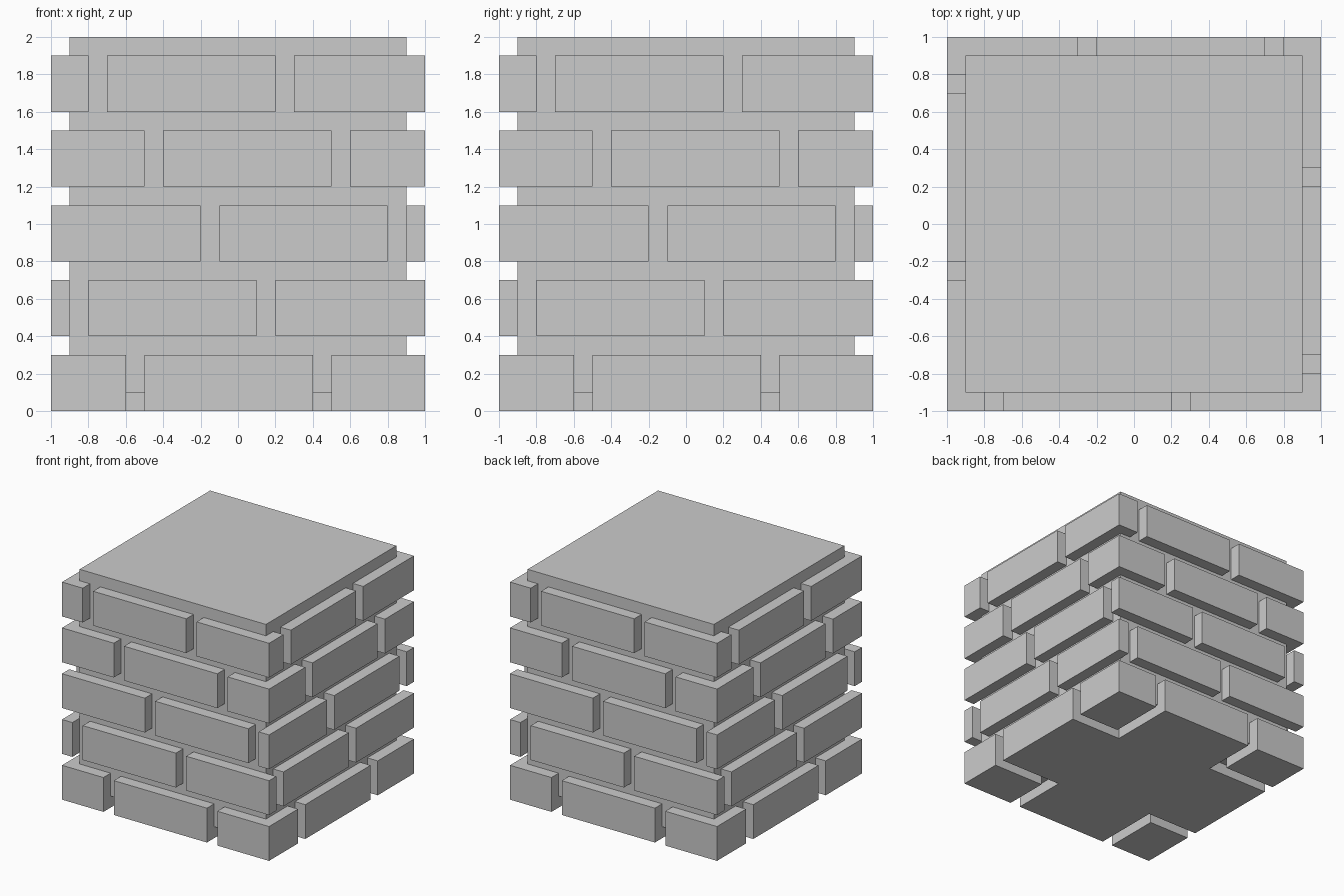
import bpy
import bmesh

if "Cube" in bpy.data.objects:
    bpy.data.objects.remove(bpy.data.objects["Cube"])

GAP = 0.1      # mortar joint width
H = 0.3        # brick height
IN = 0.9       # half width of the mortar core
# left joint start on each face, one per course (second joint is 1.0 further on)
COURSES = [-0.6, -0.9, -0.2, -0.5, -0.8]


def turn(points, k):
    """Rotate outline points by k quarter turns about z."""
    for _ in range(k):
        points = [(-y, x) for x, y in points]
    return points


def prism(name, outline, z0, z1):
    """Extrude a flat outline (counter-clockwise) from z0 to z1."""
    outline = list(dict.fromkeys((round(x, 3), round(y, 3)) for x, y in outline))
    bm = bmesh.new()
    face = bm.faces.new([bm.verts.new((x, y, z0)) for x, y in outline])
    ext = bmesh.ops.extrude_face_region(bm, geom=[face], use_keep_orig=True)
    top = [v for v in ext["geom"] if isinstance(v, bmesh.types.BMVert)]
    bmesh.ops.translate(bm, verts=top, vec=(0, 0, z1 - z0))
    bmesh.ops.recalc_face_normals(bm, faces=bm.faces)
    mesh = bpy.data.meshes.new(name)
    bm.to_mesh(mesh)
    bm.free()
    obj = bpy.data.objects.new(name, mesh)
    bpy.context.collection.objects.link(obj)
    return obj


# Mortar core, raised slightly off the ground
prism("mortar_core", [(-IN, -IN), (IN, -IN), (IN, IN), (-IN, IN)], 0.1, 2.0)

# Bottom course: solid cross-shaped base plus four separate corner blocks
a = COURSES[0]
b = a + 1.0
arm = [(a + GAP, -1), (b, -1), (b, a + GAP)]
prism("base_cross", [p for k in range(4) for p in turn(arm, k)], 0, H)
block = [(b + GAP, -1), (1, -1), (1, a), (b + GAP, a)]
for k in range(4):
    prism(f"base_corner_{k}", turn(block, k), 0, H)

# Upper courses: a middle brick per face and an L-shaped brick around each corner
for row, a in enumerate(COURSES[1:], 1):
    b = a + 1.0
    z = row * (H + GAP)
    middle = [(a + GAP, -1), (b, -1), (b, -IN), (a + GAP, -IN)]
    corner = [(b + GAP, -1), (1, -1), (1, a), (IN, a), (IN, -IN), (b + GAP, -IN)]
    for k in range(4):
        prism(f"brick_{row}_{k}", turn(middle, k), z, z + H)
        if a > -IN:
            prism(f"corner_brick_{row}_{k}", turn(corner, k), z, z + H)
        else:
            # joint meets the core corner, so this one is a straight brick
            prism(f"corner_brick_{row}_{k}",
                  turn([(b + GAP, -1), (1, -1), (1, -IN), (b + GAP, -IN)], k), z, z + H)
